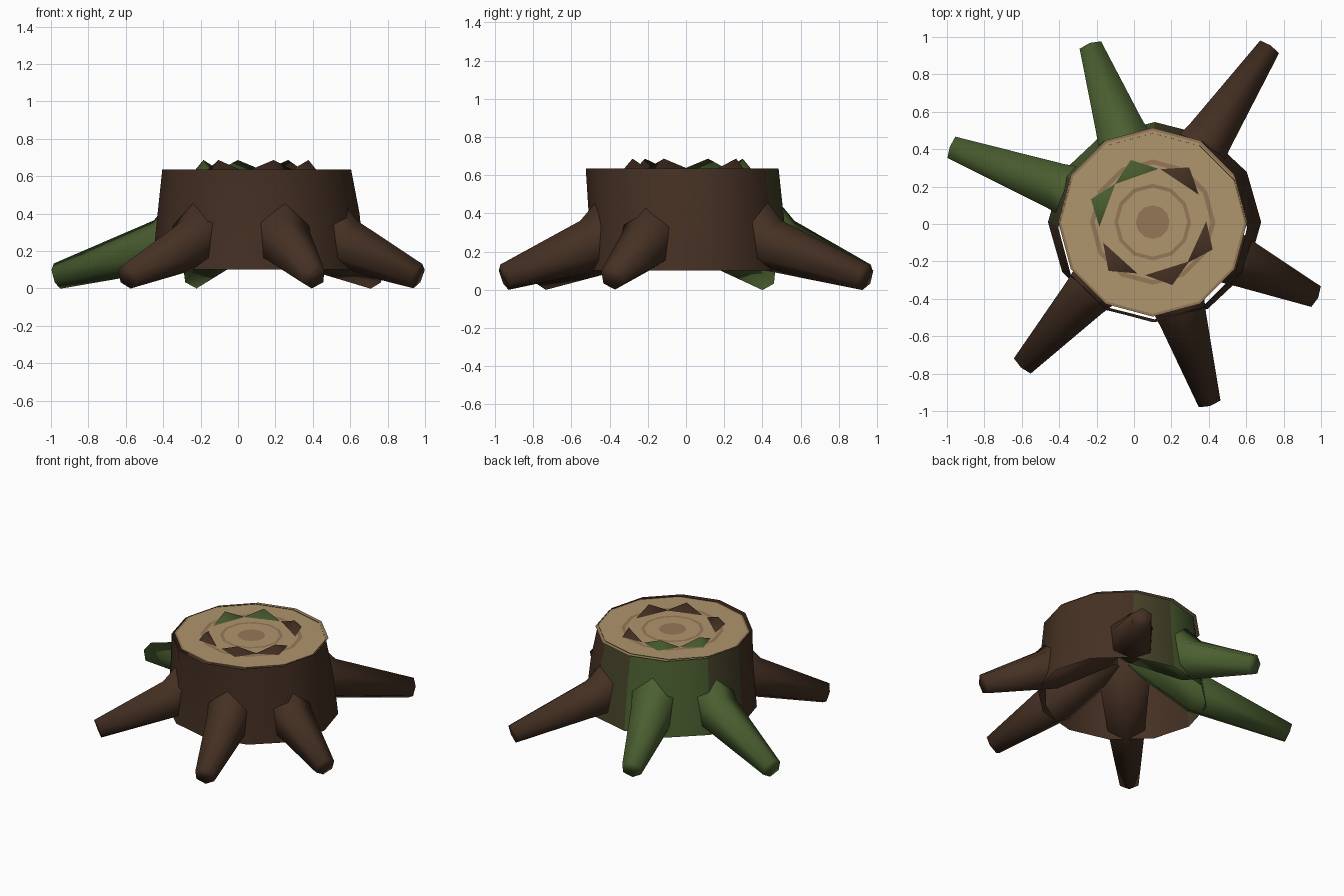
import bpy, bmesh
from math import sin, cos, pi, radians, atan2, degrees
from mathutils import Vector

if "Cube" in bpy.data.objects:
    bpy.data.objects.remove(bpy.data.objects["Cube"])

CENTRE = Vector((0.1, 0.01, 0))
SIDES = 12


def material(name, rgb):
    m = bpy.data.materials.new(name)
    m.diffuse_color = (*rgb, 1)
    m.use_nodes = True
    m.node_tree.nodes["Principled BSDF"].inputs["Base Color"].default_value = m.diffuse_color
    return m


BARK = material("bark", (0.06, 0.03, 0.017))
MOSS = material("moss", (0.07, 0.115, 0.03))
BLEND = material("mossy_bark", (0.06, 0.055, 0.022))
WOOD = material("cut_wood", (0.43, 0.30, 0.155))
RING = material("growth_ring", (0.30, 0.185, 0.095))


def make_object(name, bm, mats, angle=50):
    bmesh.ops.recalc_face_normals(bm, faces=bm.faces)
    me = bpy.data.meshes.new(name)
    bm.to_mesh(me)
    bm.free()
    for m in mats:
        me.materials.append(m)
    ob = bpy.data.objects.new(name, me)
    bpy.context.collection.objects.link(ob)
    bpy.ops.object.select_all(action='DESELECT')
    ob.select_set(True)
    bpy.context.view_layer.objects.active = ob
    bpy.ops.object.shade_smooth_by_angle(angle=radians(angle))
    return ob


def bridge(bm, a, b):
    n = len(a)
    return [bm.faces.new((a[i], a[(i + 1) % n], b[(i + 1) % n], b[i])) for i in range(n)]


def oval(bm, rx, ry, z, dx=0.0, dy=0.0, n=SIDES):
    return [bm.verts.new(CENTRE + Vector((dx + rx * cos(2 * pi * i / n), dy + ry * sin(2 * pi * i / n), z)))
            for i in range(n)]


# Bark wall, leaning slightly forward at the rim, open underneath, mossy on the back left
bm = bmesh.new()
rings = [oval(bm, *r) for r in ((0.505, 0.505, 0.635, 0, -0.03), (0.54, 0.51, 0.40, 0.01, -0.01),
                                (0.57, 0.535, 0.10, 0.01, 0))]
for a, b in zip(rings, rings[1:]):
    for f in bridge(bm, a, b):
        d = f.calc_center_median() - CENTRE
        off = abs(degrees(atan2(d.y, d.x)) - 130) if d.y > 0 else 180
        f.material_index = 1 if off < 30 else 2 if off < 62 else 0
make_object("trunk_bark", bm, (BARK, MOSS, BLEND))

# Sawn top with growth rings
bm = bmesh.new()
radii = (0.505, 0.49, 0.335, 0.31, 0.205, 0.185, 0.09)
loops = [oval(bm, r, r, 0.632) for r in radii]
for k, (a, b) in enumerate(zip(loops, loops[1:])):
    for f in bridge(bm, a, b):
        f.material_index = 1 - k % 2
bm.faces.new(loops[-1]).material_index = 1
make_object("cut_top", bm, (WOOD, RING))


# Bent tapering root, running from the tip up into the trunk
def root(name, angle, length, mat, n=6):
    out = Vector((cos(radians(angle)), sin(radians(angle)), 0))
    side = Vector((-out.y, out.x, 0))
    path = [(length - 0.008, 0.066, 0.07), (0.52, 0.235, 0.145), (0.17, 0.525, 0.21)]
    pts = [CENTRE + out * r + Vector((0, 0, z)) for r, z, _ in path]
    s0, s1 = (pts[1] - pts[0]).normalized(), (pts[2] - pts[1]).normalized()
    bm = bmesh.new()
    loops = []
    for p, t, (_, _, rad) in zip(pts, (s0, (s0 + s1).normalized(), s1), path):
        up = side.cross(t)
        up = up if up.z > 0 else -up
        loops.append([bm.verts.new(p + rad * (cos(2 * pi * i / n) * up + sin(2 * pi * i / n) * side))
                      for i in range(n)])
    for a, b in zip(loops, loops[1:]):
        bridge(bm, a, b)
    bm.faces.new(loops[0])
    bm.faces.new(loops[-1])
    make_object(name, bm, (mat,), 110)


root("left_root", 159.6, 1.147, MOSS)
root("back_left_root", 109.4, 1.0, MOSS)
root("back_right_root", 56.3, 1.125, BARK)
root("right_root", -24.5, 0.955, BARK)
root("front_right_root", -72.6, 1.015, BARK)
root("front_left_root", 227.8, 1.035, BARK)
